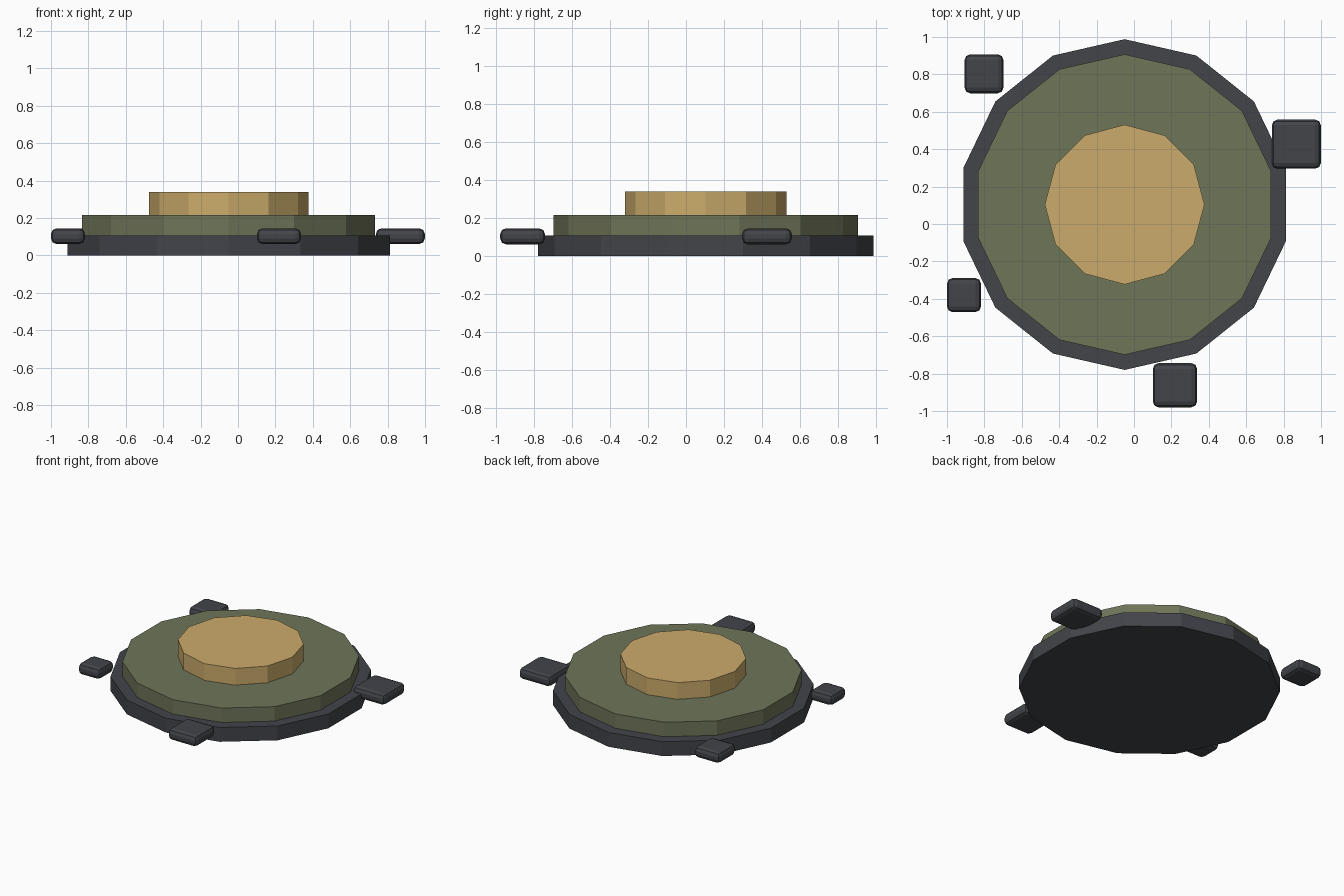
import bpy
from math import pi

if "Cube" in bpy.data.objects:
    bpy.data.objects.remove(bpy.data.objects["Cube"])


def material(name, rgb):
    m = bpy.data.materials.new(name)
    m.diffuse_color = (*rgb, 1)
    m.use_nodes = True
    m.node_tree.nodes["Principled BSDF"].inputs["Base Color"].default_value = m.diffuse_color
    return m


DARK = material("dark_grey", (0.055, 0.058, 0.068))
OLIVE = material("olive", (0.158, 0.176, 0.098))
TAN = material("tan", (0.60, 0.41, 0.147))
CX, CY = -0.05, 0.104


def disc(name, sides, radius, z0, z1, mat):
    # low-poly disc with one corner pointing to the back
    bpy.ops.mesh.primitive_cylinder_add(vertices=sides, radius=radius, depth=z1 - z0,
                                        location=(CX, CY, (z0 + z1) / 2))
    ob = bpy.context.object
    ob.name = name
    ob.data.materials.append(mat)


def pebble(name, x, y, size):
    # flat block with rounded edges
    bpy.ops.mesh.primitive_cube_add(size=1, location=(x, y, 0.103))
    ob = bpy.context.object
    ob.name = name
    ob.scale = (size, size, 0.084)
    bpy.ops.object.transform_apply(location=False, rotation=False, scale=True)
    bev = ob.modifiers.new("rounded_edges", 'BEVEL')
    bev.width = 0.03
    bev.segments = 2
    ob.data.materials.append(DARK)


# Stacked discs
disc("base_disc", 14, 0.884, 0.0, 0.107, DARK)
disc("middle_disc", 14, 0.803, 0.001, 0.215, OLIVE)
disc("top_disc", 12, 0.427, 0.21, 0.34, TAN)

# Loose blocks around the rim
for i, (x, y, s) in enumerate([(-0.802, 0.803, 0.208), (0.868, 0.427, 0.262),
                               (-0.909, -0.38, 0.182), (0.219, -0.862, 0.236)]):
    pebble(f"rim_block_{i + 1}", x, y, s)
